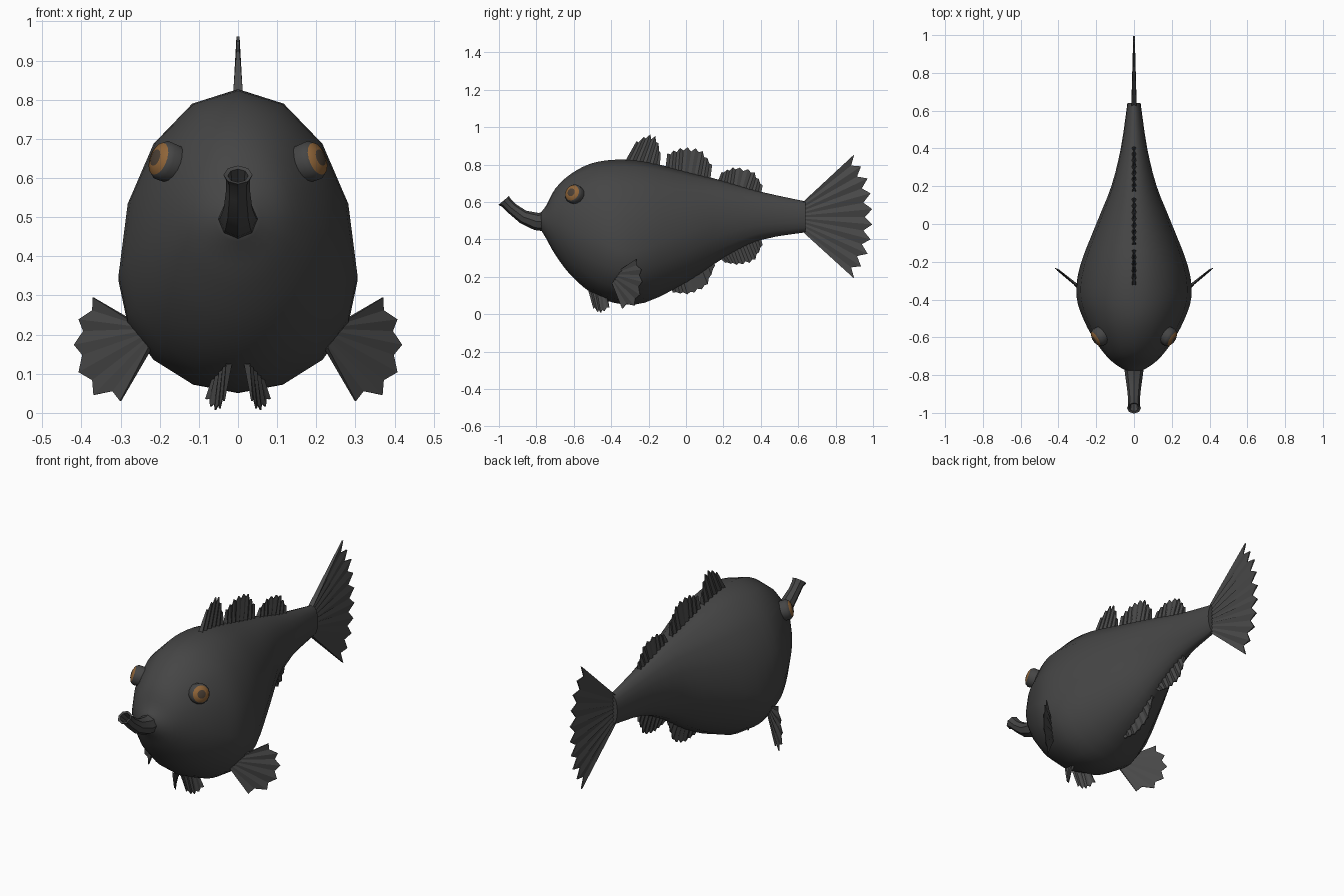
import bpy, bmesh, math
from mathutils import Vector

if "Cube" in bpy.data.objects:
    bpy.data.objects.remove(bpy.data.objects["Cube"])


def make_material(name, color):
    mat = bpy.data.materials.new(name)
    mat.use_nodes = True
    rgba = (*color, 1)
    mat.diffuse_color = rgba
    mat.node_tree.nodes["Principled BSDF"].inputs["Base Color"].default_value = rgba
    return mat


charcoal = make_material("charcoal skin", (0.06, 0.06, 0.06))
fin_grey = make_material("fin grey", (0.066, 0.066, 0.066))
amber = make_material("amber iris", (0.28, 0.13, 0.04))
dark_brown = make_material("dark pupil", (0.07, 0.05, 0.035))


def finish(name, bm, materials, smooth_angle=None):
    """Turn a bmesh into a named object."""
    bmesh.ops.recalc_face_normals(bm, faces=bm.faces)
    mesh = bpy.data.meshes.new(name)
    bm.to_mesh(mesh)
    bm.free()
    for mat in materials:
        mesh.materials.append(mat)
    obj = bpy.data.objects.new(name, mesh)
    bpy.context.collection.objects.link(obj)
    if smooth_angle:
        bpy.ops.object.select_all(action='DESELECT')
        obj.select_set(True)
        bpy.context.view_layer.objects.active = obj
        bpy.ops.object.shade_smooth_by_angle(angle=math.radians(smooth_angle))
    return obj


def loft(bm, rings, cap_start=True, cap_end=True):
    """Skin a list of equal rings; returns the bands of faces."""
    loops = [[bm.verts.new(p) for p in ring] for ring in rings]
    count = len(loops[0])
    bands = []
    for a, b in zip(loops, loops[1:]):
        bands.append([bm.faces.new((a[i], a[(i + 1) % count], b[(i + 1) % count], b[i]))
                      for i in range(count)])
    if cap_start:
        bm.faces.new(loops[0])
    if cap_end:
        bands.append([bm.faces.new(loops[-1])])
    return bands


def catmull(rows, steps):
    """Smoothly resample rows of numbers."""
    rows = [Vector(r) for r in rows]
    out = []
    for i in range(len(rows) - 1):
        p, a, b, n = rows[max(i - 1, 0)], rows[i], rows[i + 1], rows[min(i + 2, len(rows) - 1)]
        for k in range(steps):
            t = k / steps
            out.append(a + ((b - p) * t + (2 * p - 5 * a + 4 * b - n) * t ** 2
                            + (3 * a - p - 3 * b + n) * t ** 3) / 2)
    return out + [rows[-1]]


# Body: egg-shaped sections given as y, top, bottom, half width
stations = [(-.775, .545, .45, .045), (-.745, .585, .4, .095), (-.7, .67, .32, .145),
            (-.62, .747, .213, .205), (-.51, .805, .117, .265), (-.38, .826, .06, .305),
            (-.22, .817, .062, .285), (.02, .758, .18, .192), (.2, .713, .3, .12),
            (.4, .655, .397, .07), (.64, .603, .438, .035)]


def body_ring(row):
    y, top, bottom, width = row
    belly = .5 - .14 * max(0, 1 - abs(y + .3) / .5)
    middle = bottom + (top - bottom) * belly
    ring = []
    for k in range(16):
        angle = math.tau * k / 16
        up = math.cos(angle)
        reach = top - middle if up > 0 else middle - bottom
        ring.append((width * math.sin(angle), y, middle + reach * up))
    return ring


bm = bmesh.new()
loft(bm, [body_ring(row) for row in catmull(stations, 3)])
finish("body", bm, [charcoal], 50)

# Snout: curved tube with a flared lip and hollow mouth
path = [(-.74, .495, .054), (-.8, .496, .047), (-.87, .52, .037),
        (-.93, .565, .031), (-.96, .595, .031), (-.975, .608, .037),
        (-.972, .606, .026), (-.93, .567, .02)]
bm = bmesh.new()
rings = []
for i, (y, z, radius) in enumerate(path):
    lean = math.radians(min(i * 13, 50))
    rings.append([(radius * math.cos(math.tau * k / 8),
                   y + radius * math.sin(math.tau * k / 8) * math.sin(lean),
                   z + radius * math.sin(math.tau * k / 8) * math.cos(lean))
                  for k in range(8)])
loft(bm, rings)
finish("snout", bm, [charcoal], 40)


def along(points, t):
    """Point at fraction t of a polyline."""
    spot = t * (len(points) - 1)
    i = min(int(spot), len(points) - 2)
    return points[i].lerp(points[i + 1], spot - i)


def fan_fin(name, base, edge, tips, thickness, notch=.84, side=1):
    """Pleated fan between a base line and a jagged outer edge."""
    def point(p):
        x, y, z = p if len(p) == 3 else (0, *p)
        return Vector((x * side, y, z))
    base, edge = [point(p) for p in base], [point(p) for p in edge]
    normal = (base[-1] - base[0]).cross(along(edge, .5) - base[0]).normalized()
    bm = bmesh.new()
    rings = []
    rays = 2 * tips - 1
    for i in range(rays):
        t = i / (rays - 1)
        root, tip = along(base, t), along(edge, t)
        half = thickness
        if i % 2:
            tip = root.lerp(tip, notch)
            half *= .35
        rings.append([root + normal * half, tip + normal * half * .3,
                      tip - normal * half * .3, root - normal * half])
    loft(bm, rings)
    return finish(name, bm, [fin_grey])


# Tail and midline fins, as y and z
fan_fin("tail_fin", [(.625, .6), (.635, .52), (.625, .44)],
        [(.9, .855), (.98, .71), (1, .52), (.98, .34), (.9, .19)], 10, .014, .88)
fan_fin("front_dorsal_fin", [(-.33, .81), (-.14, .79)],
        [(-.265, .925), (-.2, .965), (-.155, .95), (-.135, .86)], 6, .013, .86)
fan_fin("middle_dorsal_fin", [(-.11, .78), (.13, .72)],
        [(-.1, .86), (-.02, .895), (.08, .885), (.14, .80)], 8, .013, .86)
fan_fin("rear_dorsal_fin", [(.17, .71), (.4, .64)],
        [(.19, .76), (.26, .79), (.36, .77), (.41, .69)], 8, .013, .86)
fan_fin("front_anal_fin", [(-.08, .14), (.15, .28)],
        [(-.07, .115), (.02, .105), (.11, .145), (.155, .26)], 8, .013, .86)
fan_fin("rear_anal_fin", [(.18, .3), (.4, .41)],
        [(.21, .275), (.28, .262), (.365, .28), (.41, .37)], 8, .013, .86)


# Eye: low dome on a rim, coloured by distance from its centre
def eye(name, side):
    normal = Vector((.8 * side, -.5, .3)).normalized()
    across = normal.cross(Vector((0, 0, 1))).normalized()
    up = across.cross(normal)
    centre = Vector((.192 * side, -.602, .645))
    bm = bmesh.new()
    profile = [(.05, -.04), (.052, 0), (.043, .014), (.022, .024), (.008, .026)]
    bands = loft(bm, [[centre + normal * h + (across * math.cos(math.tau * k / 16)
                       + up * math.sin(math.tau * k / 16)) * r for k in range(16)]
                      for r, h in profile])
    for band, slot in zip(bands, (0, 0, 1, 2, 2)):
        for face in band:
            face.material_index = slot
    finish(name, bm, [charcoal, amber, dark_brown], 40)


# Paired parts
for label, side in (("left", 1), ("right", -1)):
    eye(label + "_eye", side)
    fan_fin(label + "_pectoral_fin", [(.27, -.35, .235), (.225, -.39, .165)],
            [(.37, -.265, .295), (.415, -.23, .225), (.42, -.235, .14),
             (.385, -.26, .05), (.3, -.34, .03)], 6, .008, .87, side)
    fan_fin(label + "_pelvic_fin", [(.023, -.52, .125), (.06, -.42, .085)],
            [(.036, -.495, .03), (.05, -.465, .005), (.065, -.445, .01),
             (.082, -.41, .035)], 5, .008, .85, side)
